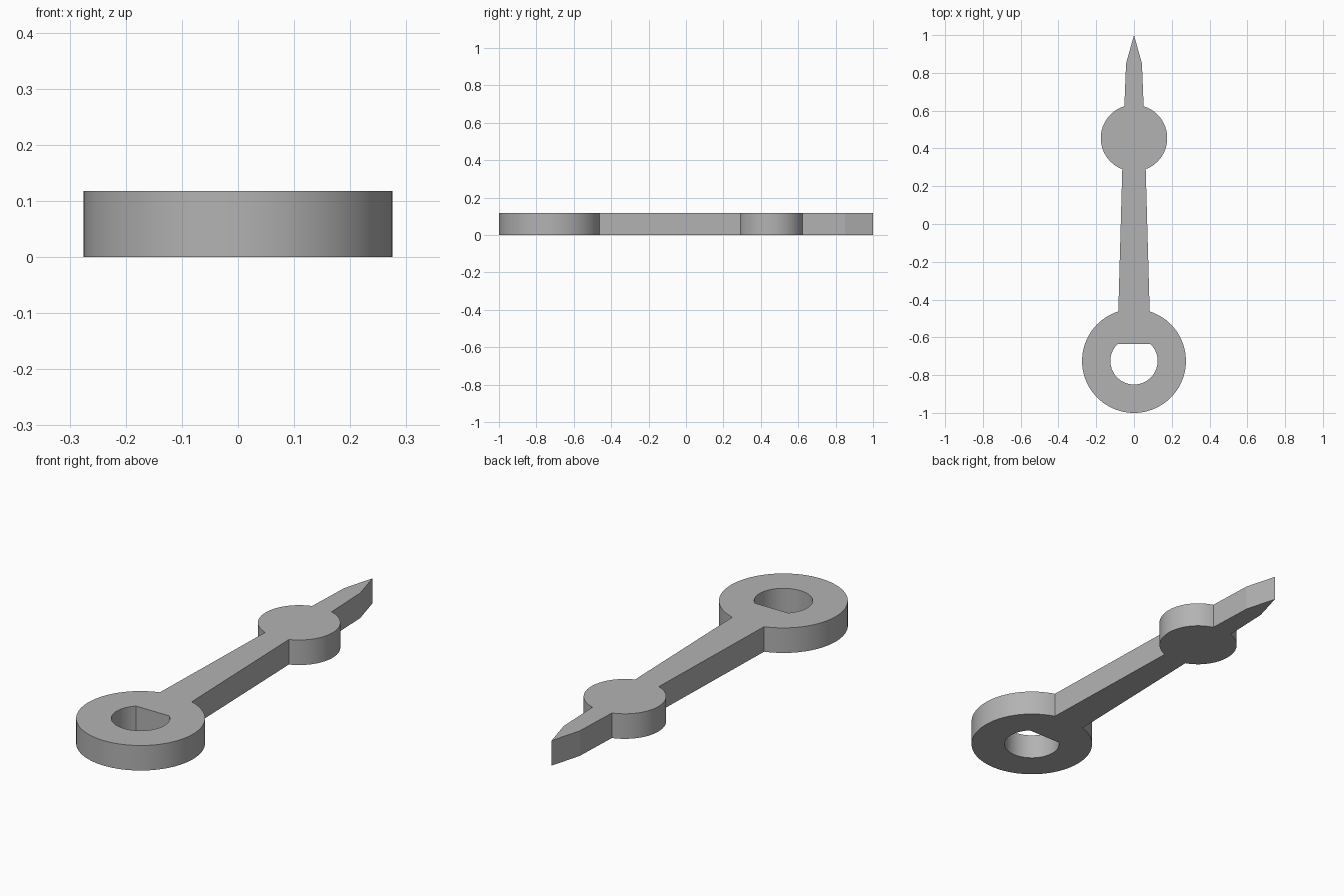
import bpy
import bmesh
from math import asin, cos, sin, pi, sqrt, radians

cube = bpy.data.objects.get("Cube")
if cube:
    bpy.data.objects.remove(cube, do_unlink=True)

THICK = 0.118
HUB_Y, HUB_R = -0.725, 0.275
DISC_Y, DISC_R = 0.455, 0.176
HOLE_R, FLAT = 0.125, 0.09
ARM_LOW, ARM_HIGH = 0.083, 0.062
BLADE_LOW, BLADE_HIGH = 0.051, 0.042


def arc(cy, r, start, end, steps):
    """Points on a circle centred on the y axis, from one angle to another."""
    angles = [start + (end - start) * i / steps for i in range(steps + 1)]
    return [(r * cos(a), cy + r * sin(a)) for a in angles]


# Right half of the outline, from the bottom of the hub to the blade tip
half = arc(HUB_Y, HUB_R, -pi / 2, pi / 2 - asin(ARM_LOW / HUB_R), 40)
half += arc(DISC_Y, DISC_R, -pi / 2 + asin(ARM_HIGH / DISC_R),
            pi / 2 - asin(BLADE_LOW / DISC_R), 32)
half += [(BLADE_HIGH, 0.85), (0, 1.0)]
outline = half + [(-x, y) for x, y in reversed(half[1:-1])]

# D-shaped shaft hole with its flat side towards the arm
flat_angle = asin(FLAT / HOLE_R)
hole = arc(HUB_Y, HOLE_R, pi - flat_angle, 2 * pi + flat_angle, 56)

# Fill between the two loops and extrude to full thickness
bm = bmesh.new()
edges = []
for loop in (outline, hole):
    verts = [bm.verts.new((x, y, 0)) for x, y in loop]
    edges += [bm.edges.new((verts[i - 1], verts[i])) for i in range(len(verts))]
bmesh.ops.triangle_fill(bm, edges=edges, use_beauty=True)
top = bmesh.ops.extrude_face_region(bm, geom=bm.faces[:], use_keep_orig=True)
bmesh.ops.translate(bm, vec=(0, 0, THICK),
                    verts=[g for g in top["geom"] if isinstance(g, bmesh.types.BMVert)])
bmesh.ops.recalc_face_normals(bm, faces=bm.faces[:])
mesh = bpy.data.meshes.new("pointer_hand")
bm.to_mesh(mesh)
bm.free()

# Plain grey material
grey = bpy.data.materials.new("plain grey")
grey.use_nodes = True
colour = (0.45, 0.45, 0.45, 1)
grey.diffuse_color = colour
grey.node_tree.nodes["Principled BSDF"].inputs["Base Color"].default_value = colour
mesh.materials.append(grey)

hand = bpy.data.objects.new("pointer_hand", mesh)
bpy.context.collection.objects.link(hand)
bpy.ops.object.select_all(action="DESELECT")
hand.select_set(True)
bpy.context.view_layer.objects.active = hand
bpy.ops.object.shade_smooth_by_angle(angle=radians(12))
